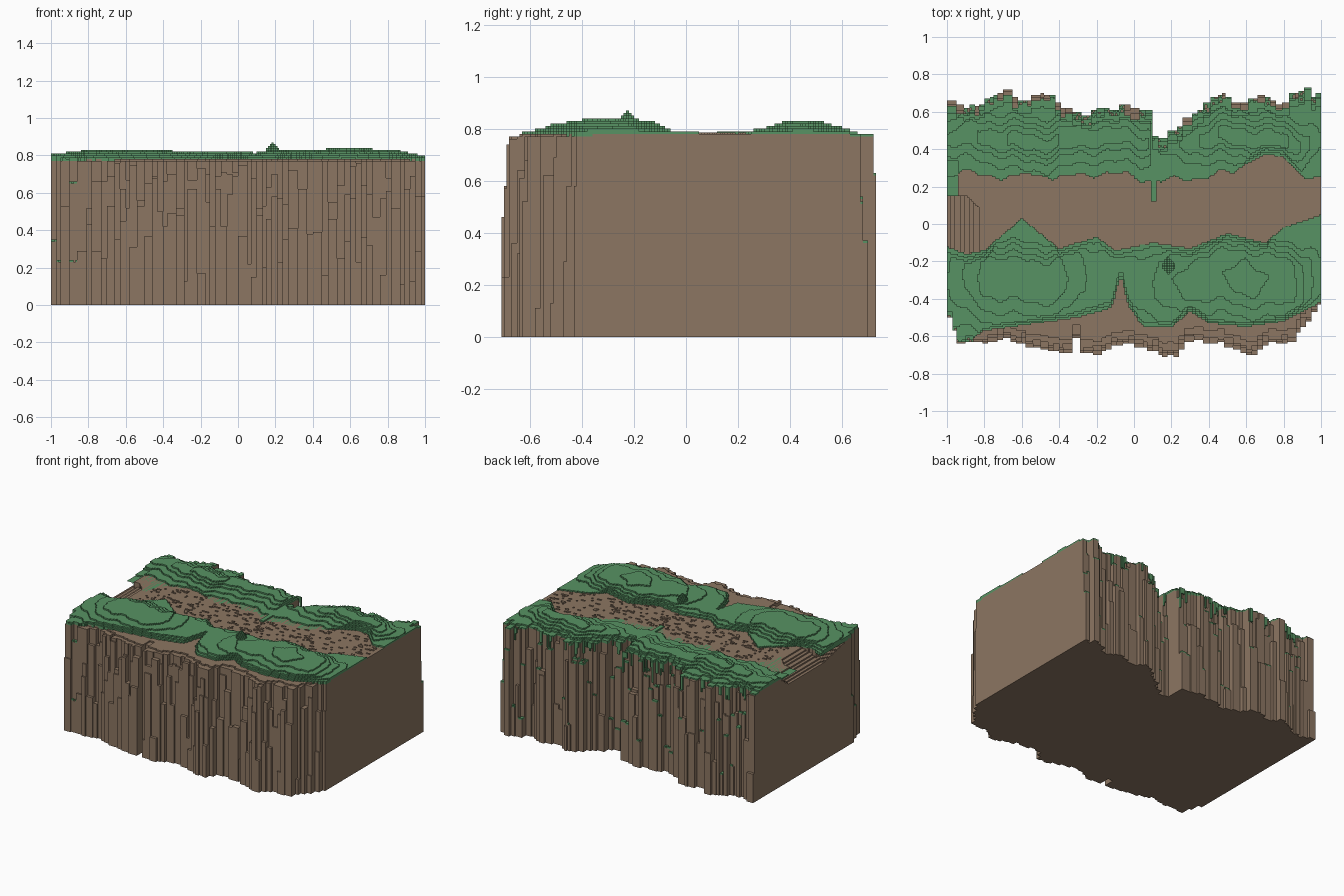
import bpy, bmesh, math, random
from math import floor

random.seed(7)
cube = bpy.data.objects.get("Cube")
if cube:
    bpy.data.objects.remove(cube, do_unlink=True)

S = 0.01                 # voxel size
NX, NY = 200, 146        # voxel columns in plan


def material(name, rgb):
    m = bpy.data.materials.new(name)
    m.use_nodes = True
    m.diffuse_color = (*rgb, 1)
    m.node_tree.nodes["Principled BSDF"].inputs["Base Color"].default_value = (*rgb, 1)
    return m


rock_brown = material("rock brown", (0.262, 0.181, 0.122))
grass_green = material("grass green", (0.097, 0.29, 0.125))


def curve(points):
    """Piecewise linear profile along x."""
    def f(x):
        for (x0, y0), (x1, y1) in zip(points, points[1:]):
            if x <= x1:
                return y0 + (y1 - y0) * (x - x0) / (x1 - x0)
        return points[-1][1]
    return f


# Plan outlines: cliff edges, path borders and front limit of the grass
front_edge = curve([(-1, -.45), (-.96, -.56), (-.93, -.64), (-.8, -.64), (-.69, -.61), (-.61, -.64), (-.45, -.68),
                    (-.37, -.7), (-.31, -.62), (-.28, -.69), (-.18, -.71), (-.12, -.65), (-.02, -.63), (.08, -.67),
                    (.17, -.71), (.24, -.7), (.28, -.63), (.33, -.61), (.4, -.65), (.46, -.63), (.54, -.67),
                    (.62, -.7), (.69, -.67), (.75, -.63), (.84, -.63), (.9, -.56), (.94, -.51), (1, -.43)])
back_edge = curve([(-1, .64), (-.97, .66), (-.9, .62), (-.8, .65), (-.75, .69), (-.67, .72), (-.6, .66), (-.55, .67),
                   (-.5, .7), (-.43, .68), (-.38, .62), (-.28, .6), (-.25, .58), (-.2, .63), (-.12, .61), (-.05, .64),
                   (.03, .61), (.09, .61), (.12, .44), (.16, .46), (.2, .5), (.25, .52), (.28, .57), (.35, .61),
                   (.42, .67), (.48, .71), (.52, .66), (.6, .65), (.65, .68), (.7, .69), (.75, .65), (.8, .64),
                   (.85, .7), (.93, .72), (.97, .67), (1, .71)])
path_back = curve([(-1, .15), (-.9, .15), (-.8, .06), (-.75, .2), (-.6, .27), (-.5, .26), (-.3, .18),
                   (-.2, .25), (-.1, .2), (0, .23), (.1, .13), (.2, .18), (.4, .18), (.6, .32),
                   (.7, .37), (.8, .36), (.9, .25), (1, .21)])
path_front = curve([(-1, -.12), (-.9, -.16), (-.8, -.14), (-.6, .03), (-.4, -.13), (-.2, -.07), (-.1, -.14),
                    (.1, -.1), (.3, -.13), (.5, -.05), (.7, -.1), (.8, -.02), (1, .05)])
grass_front = curve([(-1, -.6), (-.9, -.64), (-.8, -.57), (-.3, -.5), (-.12, -.45), (-.07, -.28), (-.03, -.44),
                     (.05, -.55), (.2, -.55), (.3, -.47), (.4, -.53), (.6, -.55), (.8, -.52), (1, -.42)])

# Crest height of the two grassy mounds, and their shape across y
front_crest = curve([(-1, .02), (-.8, .045), (-.4, .045), (-.25, .03), (.05, .025), (.2, .04), (.6, .055), (.85, .045), (1, .01)])
back_crest = curve([(-1, .02), (-.6, .045), (-.2, .035), (.08, .03), (.12, .01), (.3, .025), (.5, .045), (.8, .045), (1, .01)])
front_shape = curve([(-.66, 0), (-.5, .6), (-.38, .95), (-.3, 1), (-.18, .9), (-.05, 0)])
back_shape = curve([(.25, 0), (.36, .5), (.42, 1), (.48, 1), (.55, .5), (.62, 0)])


def snap(v):
    return round(v / S) * S


def pillars(edge, sign):
    """Split a cliff into pillars: outline and two stepped ledges for each column."""
    steps = []
    while len(steps) < NX:
        width = random.choice((2, 3, 3, 4, 5))
        rim = edge(-1 + (len(steps) + width / 2) * S) + sign * random.uniform(-.008, .008)
        low, high = random.uniform(.1, .7), random.uniform(.5, .77)
        a = random.choice((.01, .02, .03))
        b = a + random.choice((0, .01, .02, .03))
        mossy = random.random() < .45
        steps += [(rim, a, b, snap(min(low, high)), snap(max(low, high)), mossy)] * width
    return steps[:NX]


rock, grass = {}, {}
front, back = pillars(front_edge, -1), pillars(back_edge, 1)

for i in range(NX):
    x = -1 + (i + .5) * S
    lo, hi = path_front(x), path_back(x)
    gf = grass_front(x)
    wave = .02 * math.sin(9 * x) + .015 * math.sin(23 * x) + .01 * math.sin(51 * x)
    for j in range(NY):
        y = (j + .5 - NY / 2) * S
        side = front[i] if y < 0 else back[i]
        depth = y - side[0] if y < 0 else side[0] - y
        if depth < 0:
            continue
        # Rock: two ledges, a rim, then the plateau
        ledge = depth < side[2]
        top = side[3] if depth < side[1] else side[4] if ledge else .77 if depth < .07 else .78
        if x < -.82 and -.45 < y < .35 and not ledge:
            # Worn hollow in the end, running under the turf beside the path
            slope = min(1, (y + .45) / .3, (.35 - y) / .1)
            if lo < y < hi or x < -.94:
                top = snap(.78 - .4 * (-.82 - x) * slope)
        rock[i, j] = (0, top)

        # Grass: terraced mounds over the plateau, moss on the ledges
        base = max(top, .77)
        if ledge:
            if side[5] and (y > 0 or x < -.85) and random.random() < .85:
                grass[i, j] = (top, top + S)
        elif gf < y < lo:
            rise = front_crest(x) * min(front_shape(y + wave), (lo - y) / .06, (y - gf) / .05)
            grass[i, j] = (base, .79 + floor(rise / S) * S)
        elif .085 < x < .115 and y > .12:
            grass[i, j] = (base, base + S)             # narrow gully
        elif y > hi and (depth > .03 or side[5]):
            rise = back_crest(x) * min(back_shape(y + wave), (y - hi) / .06, depth / .08)
            grass[i, j] = (base, base + S + floor(rise / S) * S)

    # Strand of turf hanging outside the back rim
    if back[i][5] and i < NX - 10 and random.random() < .5:
        j = floor((back[i][0] - .06) / S + NY / 2)
        while rock.get((i, j), (0, 0))[1] > .7:
            j += 1
        ground = rock.get((i, j), (0, 0))[1] + S
        grass[i, j] = (max(ground, .76 - random.choice((.02, .04, .07, .13))), .78)

# Low flat stones scattered along the path
for n in range(260):
    i = random.randrange(22, NX - 4)
    x = -1 + i * S
    y = random.uniform(path_front(x), path_back(x))
    for k in range(random.choice((1, 2, 3))):
        key = (i + k, floor(y / S + NY / 2))
        if key not in grass:
            rock[key] = (0, .785)

# Small tuft on the front mound
for di in range(-3, 4):
    for dj in range(-4, 5):
        r = abs(di) + abs(dj)
        key = (118 + di, 50 + dj)
        if r < 5:
            z0, z1 = grass[key]
            grass[key] = (z0, max(z1, .87 - S * r))


def build(name, columns, mat):
    """Skin a set of vertical voxel columns given as (bottom, top)."""
    bm = bmesh.new()

    def quad(*pts):
        bm.faces.new([bm.verts.new(p) for p in pts])

    def px(i): return -1 + i * S
    def py(j): return (j - NY / 2) * S

    # Caps, merged into strips of equal height
    for i in range(NX):
        for level in (0, 1):
            j = 0
            while j < NY:
                if (i, j) not in columns:
                    j += 1
                    continue
                z, start = columns[i, j][level], j
                while (i, j) in columns and abs(columns[i, j][level] - z) < 1e-5:
                    j += 1
                a, b, c, d = px(i), px(i + 1), py(start), py(j)
                pts = [(a, c, z), (b, c, z), (b, d, z), (a, d, z)]
                quad(*(pts if level else pts[::-1]))
    # Walls wherever a neighbour does not cover the column
    for (i, j), (b, t) in columns.items():
        a, c, d, e = px(i), px(i + 1), py(j), py(j + 1)
        for di, dj, p, q in ((0, -1, (a, d), (c, d)), (1, 0, (c, d), (c, e)),
                             (0, 1, (c, e), (a, e)), (-1, 0, (a, e), (a, d))):
            nb, nt = columns.get((i + di, j + dj), (t, t))
            for z0, z1 in ((b, min(t, nb)), (max(b, nt), t)):
                if z1 - z0 > 1e-4:
                    quad((*p, z0), (*q, z0), (*q, z1), (*p, z1))
    bmesh.ops.remove_doubles(bm, verts=bm.verts, dist=1e-4)
    mesh = bpy.data.meshes.new(name)
    bm.to_mesh(mesh)
    bm.free()
    mesh.materials.append(mat)
    bpy.context.collection.objects.link(bpy.data.objects.new(name, mesh))


build("rock_cliff", rock, rock_brown)
build("grass_cover", grass, grass_green)
